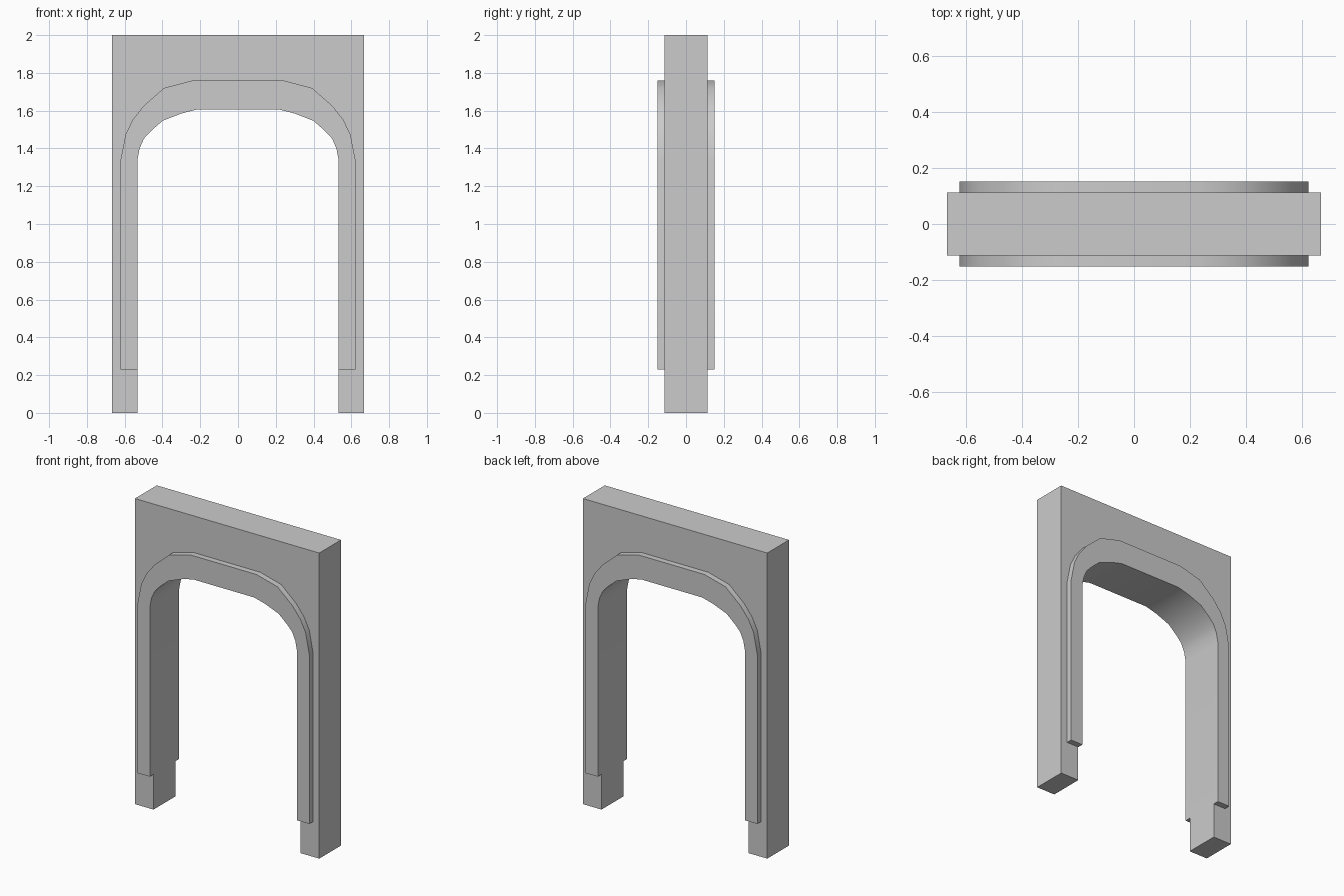
import bpy, bmesh
from math import radians

if "Cube" in bpy.data.objects:
    bpy.data.objects.remove(bpy.data.objects["Cube"])

# Right half of the opening curve and of the trim's outer curve, bottom to top (x, z)
INNER = [(0.533, 1.337), (0.521, 1.40), (0.498, 1.452), (0.461, 1.492),
         (0.40, 1.546), (0.30, 1.585), (0.222, 1.605)]
OUTER = [(0.622, 1.337), (0.595, 1.475), (0.558, 1.551), (0.50, 1.625),
         (0.392, 1.72), (0.24, 1.76)]


def arch(half, foot_z):
    """Full arch path from the right foot over the top to the left foot."""
    right = [(half[0][0], foot_z)] + half
    return right + [(-x, z) for x, z in reversed(right)]


def extrude_profile(name, points, y0, y1):
    """Solid made by extruding an x-z outline from y0 to y1."""
    bm = bmesh.new()
    face = bm.faces.new([bm.verts.new((x, y0, z)) for x, z in points])
    ext = bmesh.ops.extrude_face_region(bm, geom=[face], use_keep_orig=True)
    verts = [v for v in ext["geom"] if isinstance(v, bmesh.types.BMVert)]
    bmesh.ops.translate(bm, verts=verts, vec=(0, y1 - y0, 0))
    bmesh.ops.recalc_face_normals(bm, faces=bm.faces[:])
    mesh = bpy.data.meshes.new(name)
    bm.to_mesh(mesh)
    bm.free()
    obj = bpy.data.objects.new(name, mesh)
    bpy.context.collection.objects.link(obj)
    bpy.ops.object.select_all(action='DESELECT')
    obj.select_set(True)
    bpy.context.view_layer.objects.active = obj
    bpy.ops.object.shade_smooth_by_angle(angle=radians(35))
    return obj


# Rectangular wall with the arched opening
W, H, D = 0.667, 2.0, 0.1125
body = arch(INNER, 0.0) + [(-W, 0), (-W, H), (W, H), (W, 0)]
extrude_profile("archway_wall", body, -D, D)

# Raised trim around the opening, front and back
trim = arch(INNER, 0.23) + arch(OUTER, 0.23)[::-1]
for name, s in (("front_trim", -1), ("back_trim", 1)):
    extrude_profile(name, trim, s * D, s * 0.151)
